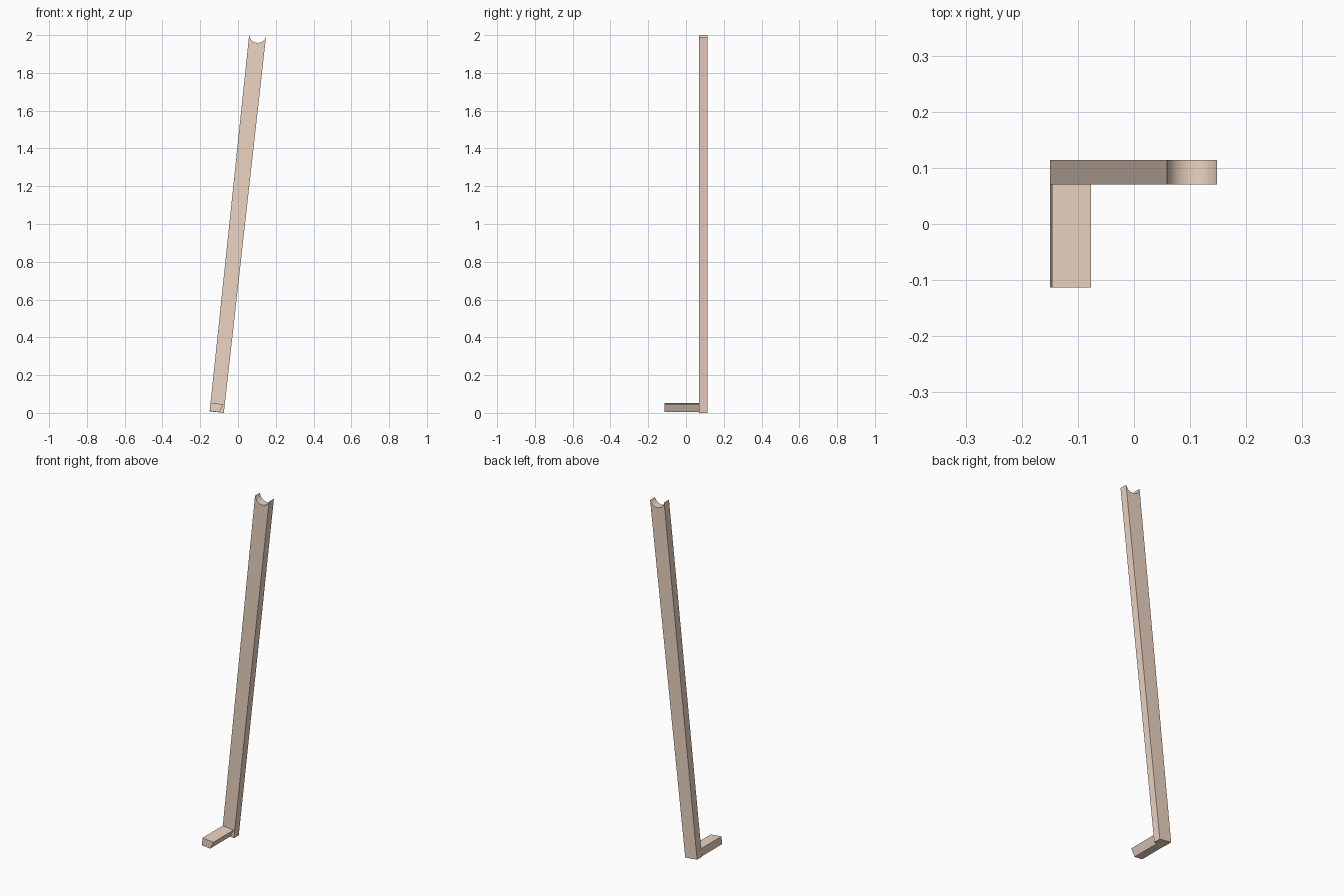
import bpy, bmesh, math
from mathutils import Vector

if "Cube" in bpy.data.objects:
    bpy.data.objects.remove(bpy.data.objects["Cube"])

wood = bpy.data.materials.new("pale_wood")
wood.diffuse_color = (0.84, 0.66, 0.54, 1)
wood.use_nodes = True
wood.node_tree.nodes["Principled BSDF"].inputs["Base Color"].default_value = wood.diffuse_color


def prism(name, profile, y0, y1):
    """Extrude an x-z outline from y0 to y1."""
    bm = bmesh.new()
    face = bm.faces.new([bm.verts.new((x, y0, z)) for x, z in profile])
    ext = bmesh.ops.extrude_face_region(bm, geom=[face])
    verts = [g for g in ext["geom"] if isinstance(g, bmesh.types.BMVert)]
    bmesh.ops.translate(bm, verts=verts, vec=(0, y1 - y0, 0))
    bmesh.ops.recalc_face_normals(bm, faces=bm.faces)
    mesh = bpy.data.meshes.new(name)
    bm.to_mesh(mesh)
    bm.free()
    obj = bpy.data.objects.new(name, mesh)
    bpy.context.collection.objects.link(obj)
    mesh.materials.append(wood)
    bpy.ops.object.select_all(action='DESELECT')
    obj.select_set(True)
    bpy.context.view_layer.objects.active = obj
    bpy.ops.object.shade_smooth_by_angle(angle=math.radians(30))
    return obj


def notch(a, b, half_angle, steps):
    """Circular arc dipping below the line from a to b."""
    a, b = Vector(a), Vector(b)
    along = (b - a).normalized()
    up = Vector((-along.y, along.x))
    r = (b - a).length / 2 / math.sin(half_angle)
    centre = (a + b) / 2 + up * r * math.cos(half_angle)
    pts = []
    for i in range(steps + 1):
        t = half_angle * (2 * i / steps - 1)
        pts.append(tuple(centre + along * r * math.sin(t) - up * r * math.cos(t)))
    return pts


# Leaning, slightly tapered post with a curved cradle cut in its top
top = notch((0.059, 2.0), (0.148, 1.99), math.radians(78), 14)
prism("leaning_post", [(-0.075, 0.0), (-0.15, 0.008)] + top, 0.07, 0.114)

# Foot rest projecting forward from the bottom of the post
prism("foot_rest", [(-0.15, 0.01), (-0.098, 0.004), (-0.077, 0.046), (-0.146, 0.053)],
      -0.113, 0.07)
